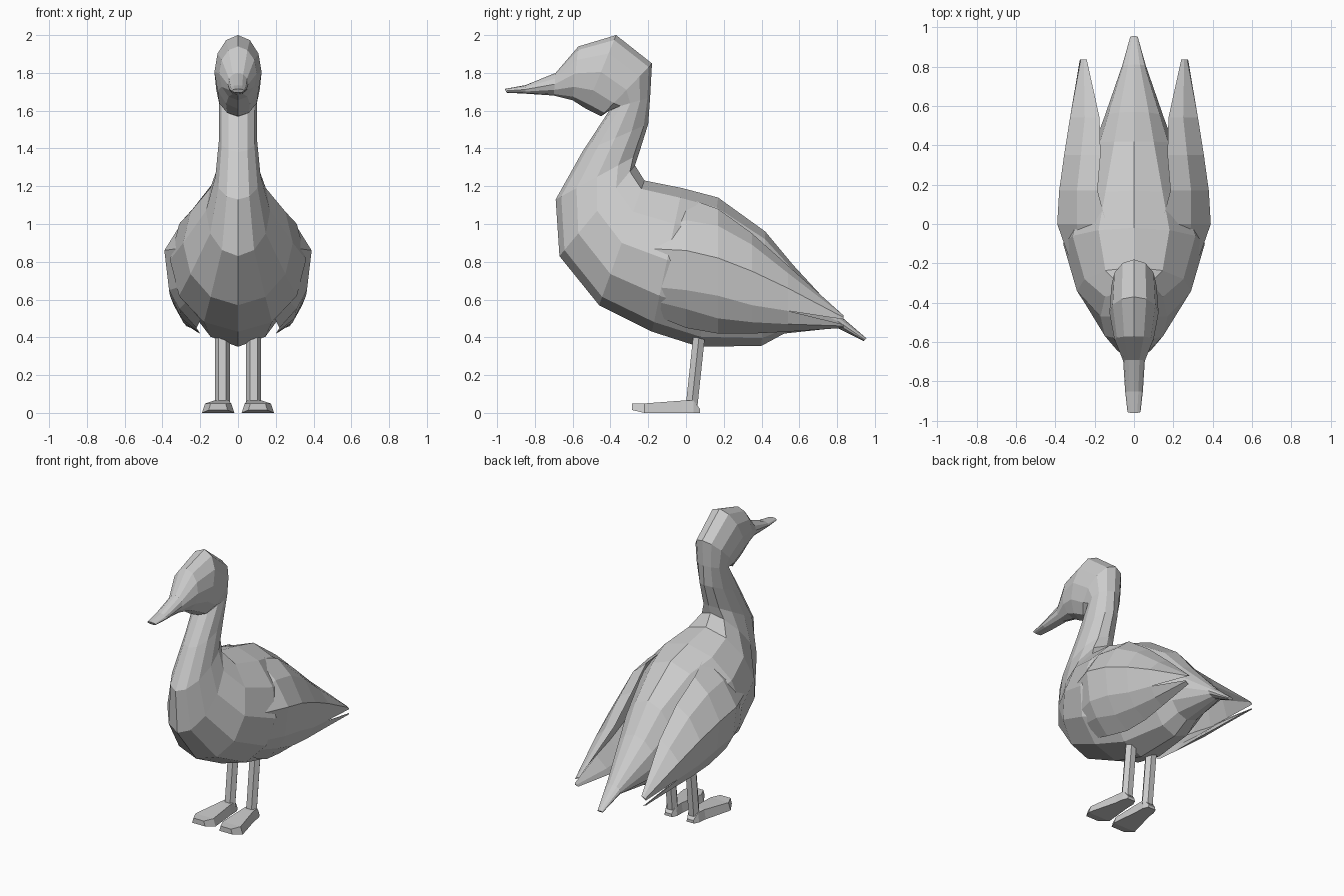
import bpy, bmesh
from math import sin, cos, pi
from mathutils import Vector

if "Cube" in bpy.data.objects:
    bpy.data.objects.remove(bpy.data.objects["Cube"])


def loft(name, ring_sets):
    """Skin each list of equal-sized rings into a capped, flat-shaded solid."""
    bm = bmesh.new()
    for rings in ring_sets:
        vs = [[bm.verts.new(p) for p in r] for r in rings]
        n = len(vs[0])
        for a, b in zip(vs, vs[1:]):
            for i in range(n):
                j = (i + 1) % n
                bm.faces.new((a[i], a[j], b[j], b[i]))
        bm.faces.new(vs[0])
        bm.faces.new(vs[-1])
    bmesh.ops.recalc_face_normals(bm, faces=bm.faces)
    me = bpy.data.meshes.new(name)
    bm.to_mesh(me)
    bm.free()
    ob = bpy.data.objects.new(name, me)
    bpy.context.collection.objects.link(ob)
    return ob


def ring(top, bottom, half_width, sides=12):
    """Oval ring spanning two points of the mid-plane."""
    t, b = Vector((0, *top)), Vector((0, *bottom))
    mid, half = (t + b) / 2, (t - b) / 2
    return [mid + half * cos(2 * pi * k / sides)
            + Vector((half_width * sin(2 * pi * k / sides), 0, 0))
            for k in range(sides)]


# Tail, body, neck, head and beak: top (y, z), bottom (y, z), half width
profile = [
    ((.955, .395), (.94, .38), .02),
    ((.81, .52), (.80, .45), .06),
    ((.57, .78), (.52, .42), .15),
    ((.42, .96), (.40, .355), .20),
    ((.17, 1.14), (.07, .35), .29),
    ((-.02, 1.19), (-.18, .43), .36),
    ((-.22, 1.23), (-.46, .57), .29),
    ((-.27, 1.31), (-.67, .83), .17),
    ((-.25, 1.37), (-.69, 1.13), .12),
    ((-.20, 1.53), (-.55, 1.38), .10),
    ((-.19, 1.67), (-.40, 1.61), .10),
    ((-.18, 1.85), (-.45, 1.57), .115),
    ((-.37, 2.0), (-.53, 1.61), .125),
    ((-.57, 1.94), (-.60, 1.655), .10),
    ((-.69, 1.80), (-.70, 1.68), .055),
    ((-.85, 1.735), (-.85, 1.69), .045),
    ((-.96, 1.715), (-.95, 1.695), .033),
]
loft("body", [[ring(*p) for p in profile]])

# Wings: y, then outer (x, z) points from the upper edge to the lower edge
wing = [
    (-.20, [(.18, 1.03), (.27, .96), (.32, .87), (.30, .67), (.26, .60), (.18, .53)]),
    (.0, [(.14, 1.14), (.29, 1.02), (.39, .86), (.365, .65), (.31, .55), (.22, .45)]),
    (.17, [(.185, 1.08), (.29, .99), (.38, .82), (.36, .62), (.30, .50), (.20, .42)]),
    (.35, [(.17, .95), (.27, .89), (.355, .75), (.34, .57), (.29, .48), (.20, .42)]),
    (.54, [(.175, .78), (.25, .74), (.325, .66), (.315, .54), (.28, .47), (.22, .43)]),
    (.835, [(.24, .515), (.255, .513), (.27, .505), (.275, .495), (.275, .46), (.25, .45)]),
]


def wing_panel(first, last, sign):
    rings = []
    for y, pts in wing:
        outer = pts[first:last + 1]
        depth = .012 if y > .8 else .045
        inner = [(x - depth, z) for x, z in outer[-2:0:-1]]
        rings.append([(sign * x, y, z) for x, z in outer + inner])
    # Pinch the lower panel's tip so a narrow notch opens below the upper one
    if first == 3:
        x, y, z = rings[-1][0]
        rings[-1][0] = (x, y, .468)
    return rings


for side, s in (("left", 1), ("right", -1)):
    loft(side + "_wing", [wing_panel(0, 3, s), wing_panel(3, 5, s)])

    # Leg: six-sided leaning shaft
    shaft = [[(s * .083 + .04 * cos(k * pi / 3), y + .036 * sin(k * pi / 3), z)
              for k in range(6)] for y, z in ((.03, .04), (.075, .46))]
    loft(side + "_leg", [shaft])

    # Webbed foot: y, centre x, half width, bottom and top heights
    web = [(.075, .085, .03, .005, .02), (.04, .085, .045, .005, .065),
           (-.02, .088, .05, .005, .065), (-.22, .105, .086, .005, .05),
           (-.285, .105, .05, .02, .05)]
    loft(side + "_foot", [[[(s * (c - w), y, lo), (s * (c + w), y, lo),
                            (s * (c + w * .8), y, hi), (s * (c - w * .8), y, hi)]
                           for y, c, w, lo, hi in
                           [(y, c, w, lo - .005, hi) for y, c, w, lo, hi in web]]])
